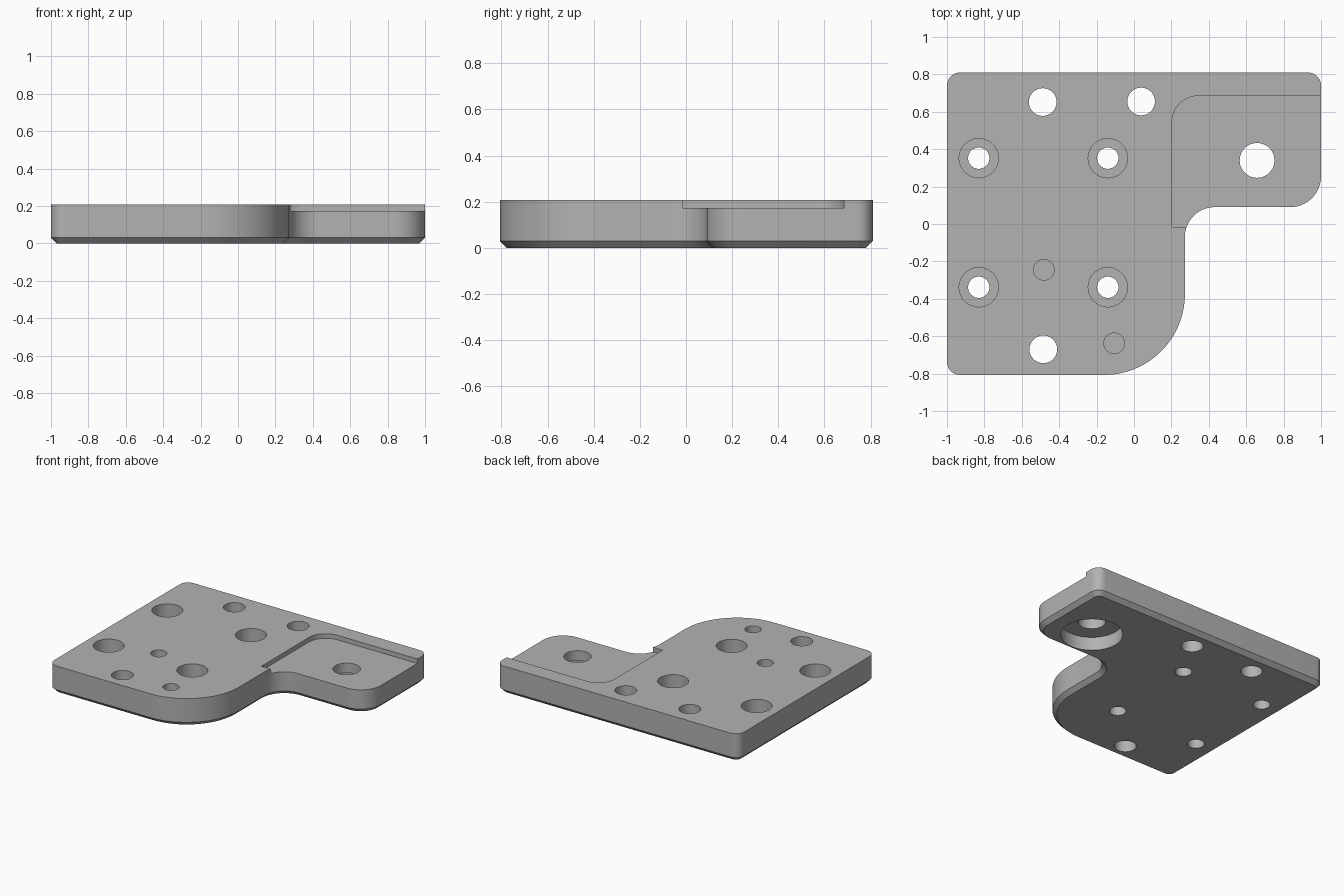
import bpy
import bmesh
import math

cube = bpy.data.objects.get("Cube")
if cube:
    bpy.data.objects.remove(cube)

TOP = 0.207
POCKET_FLOOR = 0.173
CHAMFER = 0.03

steel = bpy.data.materials.new("plain grey metal")
steel.use_nodes = True
grey = (0.45, 0.45, 0.45, 1)
steel.diffuse_color = grey
steel.node_tree.nodes["Principled BSDF"].inputs["Base Color"].default_value = grey


def arc(cx, cy, r, start, end, steps=24):
    """Points on an arc, angles in degrees."""
    angles = [math.radians(start + (end - start) * i / steps) for i in range(steps + 1)]
    return [(cx + r * math.cos(a), cy + r * math.sin(a)) for a in angles]


def prism(name, points, z0, z1, chamfer=0):
    """Extrude a closed outline, optionally chamfering its bottom rim."""
    bm = bmesh.new()
    base = bm.faces.new([bm.verts.new((x, y, z0)) for x, y in points])
    rim = list(base.edges)
    grown = bmesh.ops.extrude_face_region(bm, geom=[base], use_keep_orig=True)
    for v in grown["geom"]:
        if isinstance(v, bmesh.types.BMVert):
            v.co.z = z1
    bmesh.ops.recalc_face_normals(bm, faces=bm.faces)
    if chamfer:
        bmesh.ops.bevel(bm, geom=rim, offset=chamfer, segments=1, affect='EDGES')
    mesh = bpy.data.meshes.new(name)
    bm.to_mesh(mesh)
    bm.free()
    mesh.materials.append(steel)
    obj = bpy.data.objects.new(name, mesh)
    bpy.context.collection.objects.link(obj)
    return obj


def cut(target, cutter):
    """Subtract a cutter from the target and discard it."""
    cutter.hide_render = True
    mod = target.modifiers.new("cut", 'BOOLEAN')
    mod.operation = 'DIFFERENCE'
    mod.solver = 'EXACT'
    mod.object = cutter
    bpy.context.view_layer.objects.active = target
    bpy.ops.object.modifier_apply(modifier=mod.name)
    bpy.data.objects.remove(cutter)


def drill(target, x, y, r, z0=-0.1, z1=0.3):
    cut(target, prism("drill", arc(x, y, r, 0, 352.5, 47), z0, z1))


# Plate outline, counter-clockwise from the front left corner
r = 0.07
outline = (
    arc(-1 + r, -0.807 + r, r, 180, 270, 10)
    + arc(-0.16, -0.375, 0.432, 270, 360, 32)
    + arc(0.432, -0.07, 0.16, 180, 90)
    + arc(0.835, 0.255, 0.165, 270, 360)
    + arc(1 - r, 0.81 - r, r, 0, 90, 10)
    + arc(-1 + r, 0.81 - r, r, 90, 180, 10)
)
plate = prism("mounting_plate", outline, 0, TOP, CHAMFER)

# Shallow pocket over the side tab
pocket = [(0.203, -0.015), (1.2, -0.015), (1.2, 0.685)] + arc(0.343, 0.545, 0.14, 90, 180)
cut(plate, prism("pocket_cutter", pocket, POCKET_FLOOR, 0.3))

# Counterbored screw holes
for x in (-0.83, -0.14):
    for y in (-0.338, 0.352):
        drill(plate, x, y, 0.105, 0.08)
        drill(plate, x, y, 0.057)

# Plain through holes
for x, y in ((-0.488, 0.652), (0.038, 0.655), (-0.485, -0.67)):
    drill(plate, x, y, 0.074)

# Blind holes
for x, y in ((-0.482, -0.245), (-0.106, -0.638)):
    drill(plate, x, y, 0.055, 0.07)

# Tab hole, counterbored from below
drill(plate, 0.658, 0.34, 0.21, -0.1, 0.1)
drill(plate, 0.658, 0.34, 0.093)

bpy.ops.object.select_all(action='DESELECT')
plate.select_set(True)
bpy.context.view_layer.objects.active = plate
bpy.ops.object.shade_smooth_by_angle(angle=math.radians(30))
